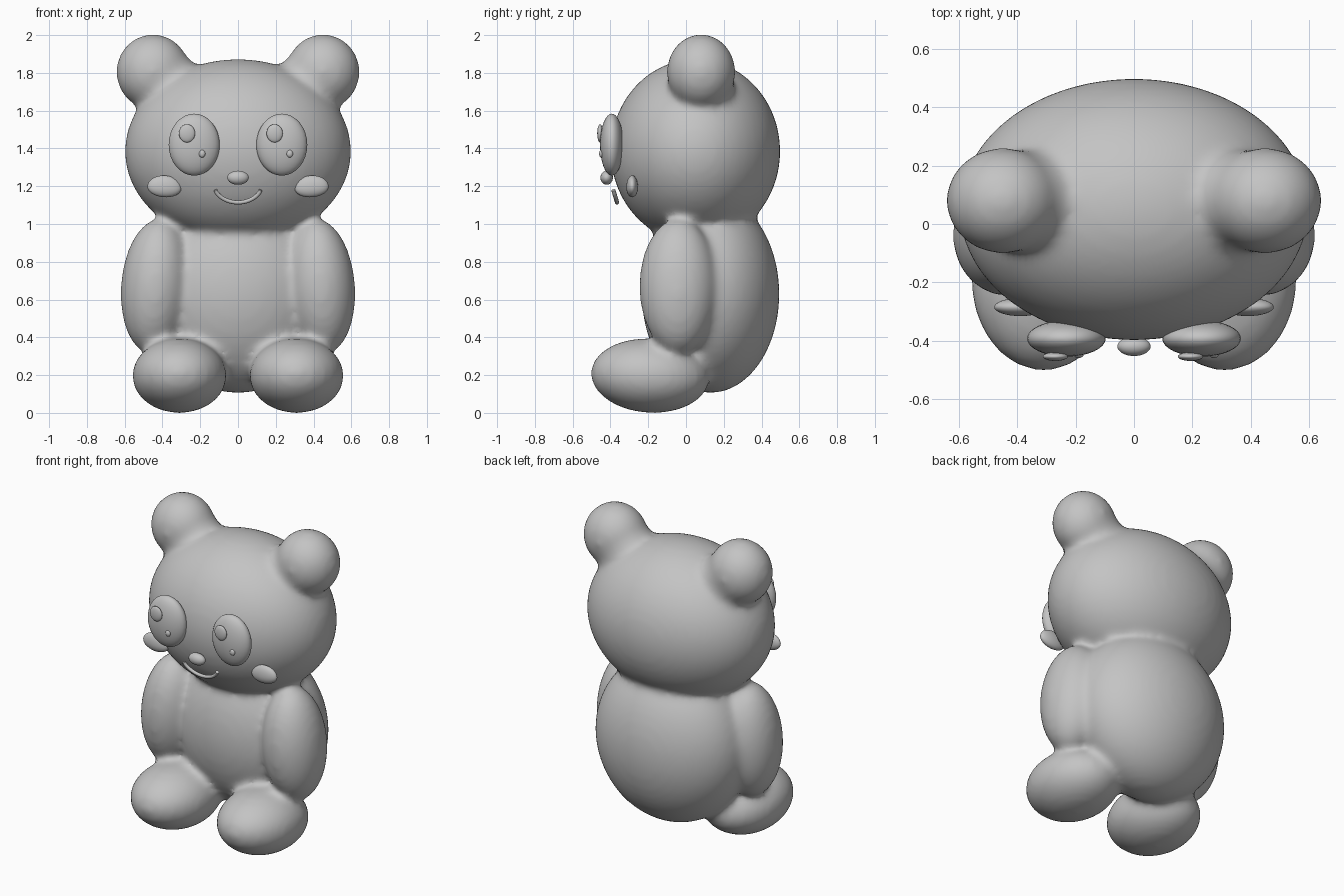
import bpy, bmesh, math
from mathutils import Matrix, Vector

cube = bpy.data.objects.get("Cube")
if cube:
    bpy.data.objects.remove(cube, do_unlink=True)

grey = bpy.data.materials.new("soft grey")
grey.use_nodes = True
grey.diffuse_color = (0.55, 0.55, 0.55, 1)
shader = next(n for n in grey.node_tree.nodes if n.type == 'BSDF_PRINCIPLED')
shader.inputs["Base Color"].default_value = grey.diffuse_color


def add_ball(bm, centre, radii, turn=0.0, pitch=0.0, segs=48):
    """Ellipsoid; turn tilts it about y, pitch about x."""
    m = (Matrix.Translation(centre) @ Matrix.Rotation(turn, 4, 'Y')
         @ Matrix.Rotation(pitch, 4, 'X') @ Matrix.Diagonal((*radii, 1)))
    return bmesh.ops.create_uvsphere(bm, u_segments=segs, v_segments=segs // 2,
                                     radius=1, matrix=m)["verts"]


def finish(bm, name):
    mesh = bpy.data.meshes.new(name)
    bm.to_mesh(mesh)
    bm.free()
    mesh.materials.append(grey)
    mesh.shade_smooth()
    ob = bpy.data.objects.new(name, mesh)
    bpy.context.collection.objects.link(ob)
    return ob


def ball(name, centre, radii, turn=0.0):
    bm = bmesh.new()
    add_ball(bm, centre, radii, turn, segs=32)
    return finish(bm, name)


# Head, torso and limbs, blended into one soft skin
bm = bmesh.new()
add_ball(bm, (0, 0.05, 1.385), (0.6, 0.45, 0.488))
add_ball(bm, (0, 0.13, 0.63), (0.5, 0.365, 0.525))
for s in (-1, 1):
    # ear with a root sinking into the head
    add_ball(bm, (s * 0.45, 0.08, 1.805), (0.195, 0.182, 0.2))
    add_ball(bm, (s * 0.37, 0.08, 1.72), (0.19, 0.175, 0.25), s * 0.75)
    # arm
    add_ball(bm, (s * 0.435, -0.04, 0.67), (0.185, 0.207, 0.36), s * -0.08)
    # leg and foot
    add_ball(bm, (s * 0.31, -0.19, 0.197), (0.25, 0.315, 0.197), 0, -0.06)
skin = finish(bm, "bear_body")
remesh = skin.modifiers.new("blend", 'REMESH')
remesh.mode = 'VOXEL'
remesh.voxel_size = 0.02
remesh.use_smooth_shade = True
soften = skin.modifiers.new("soften", 'SMOOTH')
soften.factor = 0.5
soften.iterations = 14

# Face details
for s, side in ((-1, "right"), (1, "left")):
    ball(side + "_eye", (s * 0.232, -0.393, 1.42), (0.135, 0.062, 0.164))
    # both eyes catch the light on the same side
    x = s * 0.232 - 0.038
    ball(side + "_eye_large_glint", (x, -0.455, 1.48), (0.043, 0.015, 0.048))
    ball(side + "_eye_small_glint", (x + 0.08, -0.448, 1.372), (0.017, 0.012, 0.02))

    # cheek with a flattened underside
    bm = bmesh.new()
    for v in add_ball(bm, (0, 0, 0), (0.09, 0.031, 0.064), segs=32):
        if v.co.z < 0:
            v.co.z *= 0.8
    bmesh.ops.rotate(bm, verts=bm.verts, matrix=Matrix.Rotation(s * -0.08, 3, 'Y'))
    bmesh.ops.translate(bm, verts=bm.verts, vec=Vector((s * 0.39, -0.285, 1.193)))
    finish(bm, side + "_cheek")

ball("nose", (0, -0.42, 1.245), (0.057, 0.033, 0.037))

# Smiling mouth swept along an arc
curve = bpy.data.curves.new("mouth", 'CURVE')
curve.dimensions = '3D'
curve.bevel_depth = 0.011
curve.bevel_resolution = 3
curve.use_fill_caps = True
line = curve.splines.new('POLY')
steps = 24
line.points.add(steps)
for i, p in enumerate(line.points):
    t = 2 * i / steps - 1
    rise = 0.065 * (1 - math.cos(t * math.pi / 2))
    p.co = (0.12 * math.sin(t * math.pi / 2.4) / math.sin(math.pi / 2.4),
            -0.365 - 0.3 * rise, 1.114 + rise, 1)
line.use_smooth = True
curve.materials.append(grey)
bpy.context.collection.objects.link(bpy.data.objects.new("mouth", curve))
